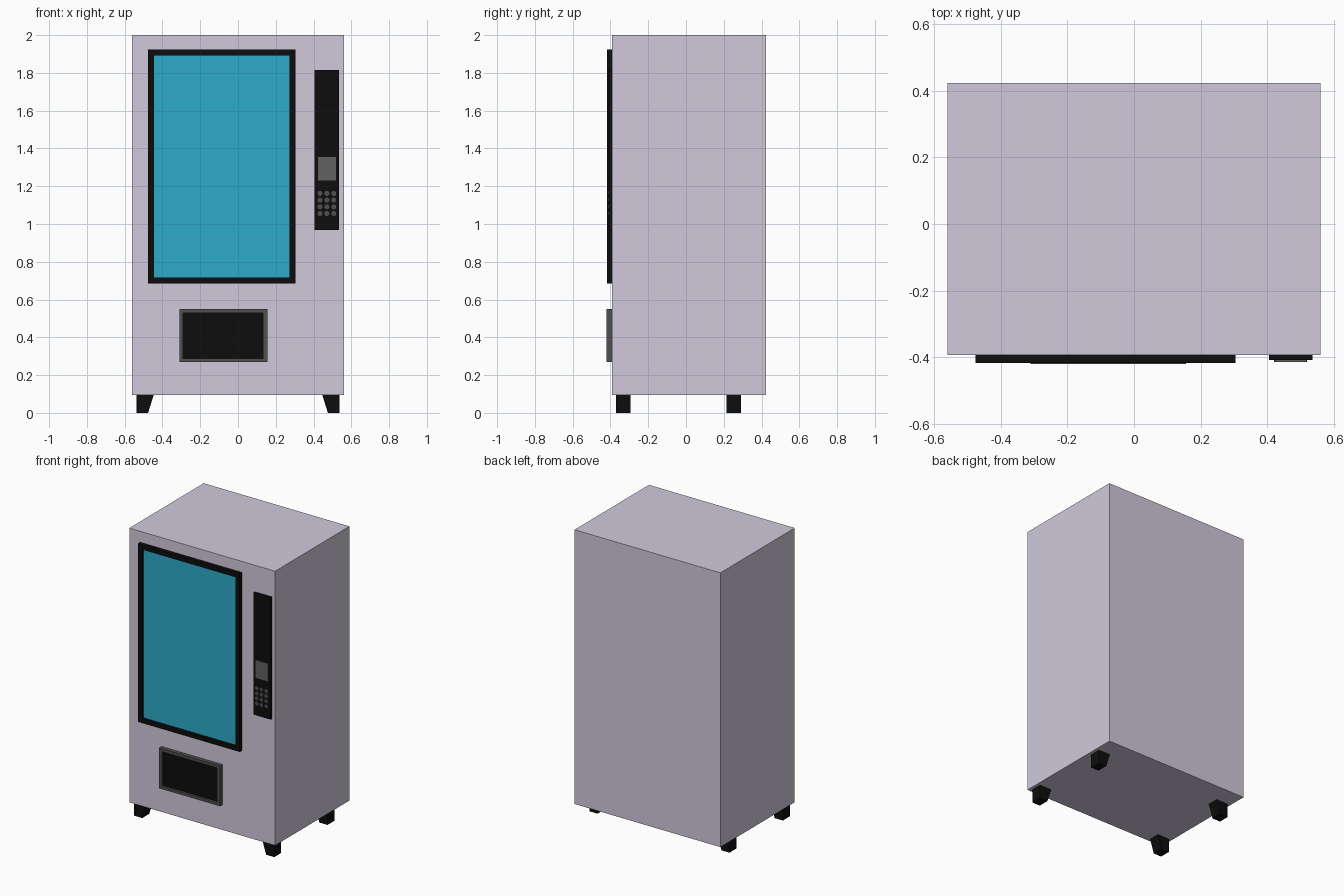
import bpy, bmesh
from mathutils import Matrix, Vector

if "Cube" in bpy.data.objects:
    bpy.data.objects.remove(bpy.data.objects["Cube"])


def material(name, r, g, b):
    m = bpy.data.materials.new(name)
    m.diffuse_color = (r, g, b, 1)
    m.use_nodes = True
    m.node_tree.nodes["Principled BSDF"].inputs["Base Color"].default_value = m.diffuse_color
    return m


LILAC = material("lilac_paint", 0.638, 0.591, 0.708)
GLASS = material("blue_glass", 0.026, 0.407, 0.597)
BLACK = material("black_plastic", 0.004, 0.004, 0.004)
GREY = material("dark_grey", 0.08, 0.08, 0.08)
SCREEN = material("screen_grey", 0.12, 0.12, 0.12)


def finish(name, bm, mat):
    bmesh.ops.recalc_face_normals(bm, faces=bm.faces)
    me = bpy.data.meshes.new(name)
    bm.to_mesh(me)
    bm.free()
    me.materials.append(mat)
    ob = bpy.data.objects.new(name, me)
    bpy.context.collection.objects.link(ob)
    return ob


def box(name, x, y, z, mat):
    """Box from (min, max) pairs on each axis."""
    bm = bmesh.new()
    size = [b - a for a, b in (x, y, z)]
    mid = Vector([(a + b) / 2 for a, b in (x, y, z)])
    bmesh.ops.create_cube(bm, size=1, matrix=Matrix.Translation(mid) @ Matrix.Diagonal((*size, 1)))
    return finish(name, bm, mat)


def frame(name, outer, inner, y, mat):
    """Rectangular ring facing the front; outer and inner are (x0, x1, z0, z1)."""
    bm = bmesh.new()
    rings = []
    for depth in y:
        for x0, x1, z0, z1 in (outer, inner):
            rings.append([bm.verts.new((px, depth, pz))
                          for px, pz in ((x0, z0), (x1, z0), (x1, z1), (x0, z1))])
    of, nf, ob, nb = rings
    for a, b in ((of, nf), (nf, nb), (nb, ob), (ob, of)):
        for i in range(4):
            j = (i + 1) % 4
            bm.faces.new((a[i], a[j], b[j], b[i]))
    return finish(name, bm, mat)


FRONT = -0.393

# Cabinet
box("cabinet", (-0.56, 0.56), (FRONT, 0.423), (0.095, 2.0), LILAC)

# Display window
frame("window_frame", (-0.477, 0.305, 0.686, 1.924), (-0.445, 0.273, 0.717, 1.891),
      (-0.418, FRONT), BLACK)
box("window_glass", (-0.445, 0.273), (-0.402, FRONT), (0.717, 1.891), GLASS)

# Collection hatch
frame("hatch_frame", (-0.311, 0.156, 0.27, 0.55), (-0.291, 0.132, 0.288, 0.53),
      (-0.421, FRONT), GREY)
box("hatch_flap", (-0.291, 0.132), (-0.405, FRONT), (0.288, 0.53), BLACK)

# Control panel with screen and keypad
box("control_panel", (0.405, 0.536), (-0.409, FRONT), (0.969, 1.816), BLACK)
box("panel_screen", (0.424, 0.519), (-0.414, -0.405), (1.231, 1.355), SCREEN)
bm = bmesh.new()
for col in range(3):
    for row in range(4):
        spot = Matrix.Translation((0.434 + col * 0.0365, -0.41, 1.162 - row * 0.0355))
        bmesh.ops.create_cone(bm, cap_ends=True, segments=16, radius1=0.0135, radius2=0.0135,
                              depth=0.01, matrix=spot @ Matrix.Rotation(1.5707963, 4, 'X'))
finish("keypad_buttons", bm, GREY)

# Feet: straight outer side, inner side tapering towards the floor
for side, sx in (("left", -1), ("right", 1)):
    for end, y0 in (("front", -0.371), ("back", 0.214)):
        bm = bmesh.new()
        profile = [bm.verts.new((sx * px, y0, pz))
                   for px, pz in ((0.538, 0), (0.538, 0.096), (0.446, 0.096), (0.476, 0))]
        face = bm.faces.new(profile)
        ext = bmesh.ops.extrude_face_region(bm, geom=[face], use_keep_orig=True)
        bmesh.ops.translate(bm, vec=(0, 0.077, 0),
                            verts=[v for v in ext["geom"] if isinstance(v, bmesh.types.BMVert)])
        finish(f"{end}_{side}_foot", bm, BLACK)
